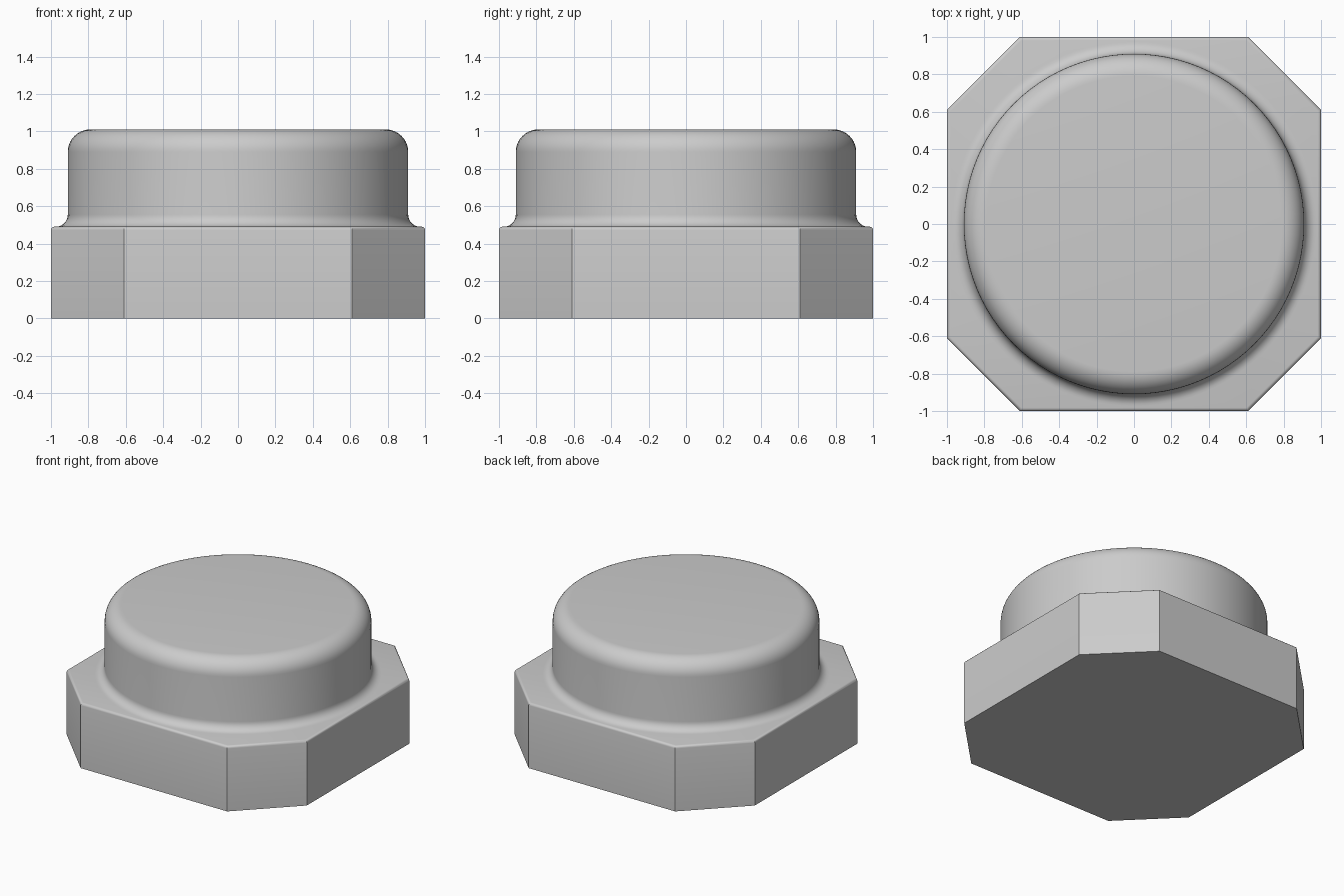
import bpy, bmesh
from math import sin, cos, pi, radians

if "Cube" in bpy.data.objects:
    bpy.data.objects.remove(bpy.data.objects["Cube"])

grey = bpy.data.materials.new("plain_grey")
grey.use_nodes = True
colour = (0.6, 0.6, 0.6, 1)
grey.diffuse_color = colour
grey.node_tree.nodes["Principled BSDF"].inputs["Base Color"].default_value = colour

BASE_TOP, TOP = 0.49, 1.01
HALF, CORNER = 1.0, 0.61
RADIUS, ROUND, FILLET = 0.91, 0.12, 0.065


def finish(bm, name):
    bmesh.ops.recalc_face_normals(bm, faces=bm.faces)
    mesh = bpy.data.meshes.new(name)
    bm.to_mesh(mesh)
    bm.free()
    mesh.materials.append(grey)
    obj = bpy.data.objects.new(name, mesh)
    bpy.context.collection.objects.link(obj)
    bpy.ops.object.select_all(action="DESELECT")
    obj.select_set(True)
    bpy.context.view_layer.objects.active = obj
    bpy.ops.object.shade_smooth_by_angle(angle=radians(30))
    return obj


def arc(cx, cz, r, start, end, steps):
    angles = [start + (end - start) * i / steps for i in range(steps + 1)]
    return [(cx + r * cos(a), cz + r * sin(a)) for a in angles]


# Octagonal base: a square block with cut corners and a softened top rim
bm = bmesh.new()
outline = []
for a, b in ((1, 0), (0, 1), (-1, 0), (0, -1)):
    for side in (-CORNER, CORNER):
        outline.append((a * HALF - b * side, b * HALF + a * side, 0))
bottom = bm.faces.new([bm.verts.new(p) for p in outline])
lifted = bmesh.ops.extrude_face_region(bm, geom=[bottom], use_keep_orig=True)["geom"]
top_verts = [g for g in lifted if isinstance(g, bmesh.types.BMVert)]
bmesh.ops.translate(bm, verts=top_verts, vec=(0, 0, BASE_TOP))
rim = [e for e in bm.edges if all(v.co.z > 0.1 for v in e.verts)]
bmesh.ops.bevel(bm, geom=rim, offset=0.018, segments=4, profile=0.5, affect="EDGES")
finish(bm, "octagonal_base")

# Round cap: a turned profile with a rounded top and a fillet at the foot
bm = bmesh.new()
profile = [(0, TOP)]
profile += arc(RADIUS - ROUND, TOP - ROUND, ROUND, pi / 2, 0, 10)
profile += arc(RADIUS + FILLET, BASE_TOP + FILLET, FILLET, pi, 1.5 * pi, 8)
verts = [bm.verts.new((x, 0, z)) for x, z in profile]
edges = [bm.edges.new(pair) for pair in zip(verts, verts[1:])]
bmesh.ops.spin(bm, geom=verts + edges, cent=(0, 0, 0), axis=(0, 0, 1),
               angle=2 * pi, steps=96, use_duplicate=False)
bmesh.ops.remove_doubles(bm, verts=bm.verts, dist=0.0005)
finish(bm, "round_cap")
